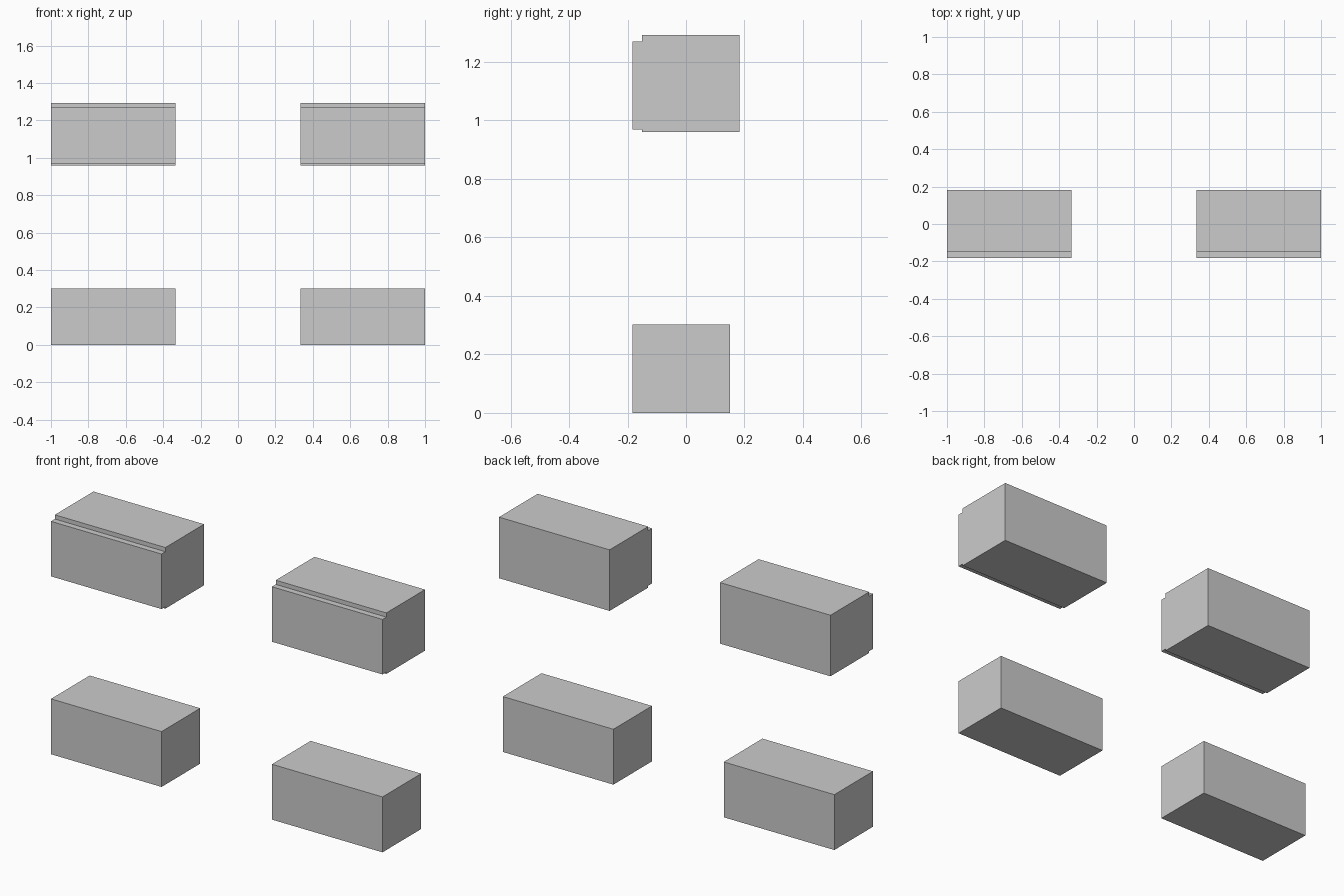
import bpy, bmesh

if "Cube" in bpy.data.objects:
    bpy.data.objects.remove(bpy.data.objects["Cube"])

INNER, OUTER = 0.333, 1.0

def extrude_profile(name, profile, x0, x1):
    """Extrude a (y, z) profile along x between x0 and x1."""
    bm = bmesh.new()
    face = bm.faces.new([bm.verts.new((x0, y, z)) for y, z in profile])
    ext = bmesh.ops.extrude_face_region(bm, geom=[face], use_keep_orig=True)
    verts = [g for g in ext["geom"] if isinstance(g, bmesh.types.BMVert)]
    bmesh.ops.translate(bm, verts=verts, vec=(x1 - x0, 0, 0))
    bmesh.ops.recalc_face_normals(bm, faces=bm.faces)
    mesh = bpy.data.meshes.new(name)
    bm.to_mesh(mesh)
    bm.free()
    obj = bpy.data.objects.new(name, mesh)
    bpy.context.collection.objects.link(obj)
    return obj

# Plain lower block
lower = [(-0.183, 0.0), (0.15, 0.0), (0.15, 0.302), (-0.183, 0.302)]

# Upper block with a slightly shorter raised front panel
upper = [(-0.183, 0.97), (-0.15, 0.97), (-0.15, 0.96), (0.183, 0.96),
         (0.183, 1.293), (-0.15, 1.293), (-0.15, 1.27), (-0.183, 1.27)]

# One pair of blocks on each side
for side, x0, x1 in (("left", -OUTER, -INNER), ("right", INNER, OUTER)):
    extrude_profile(f"lower_block_{side}", lower, x0, x1)
    extrude_profile(f"upper_block_{side}", upper, x0, x1)
